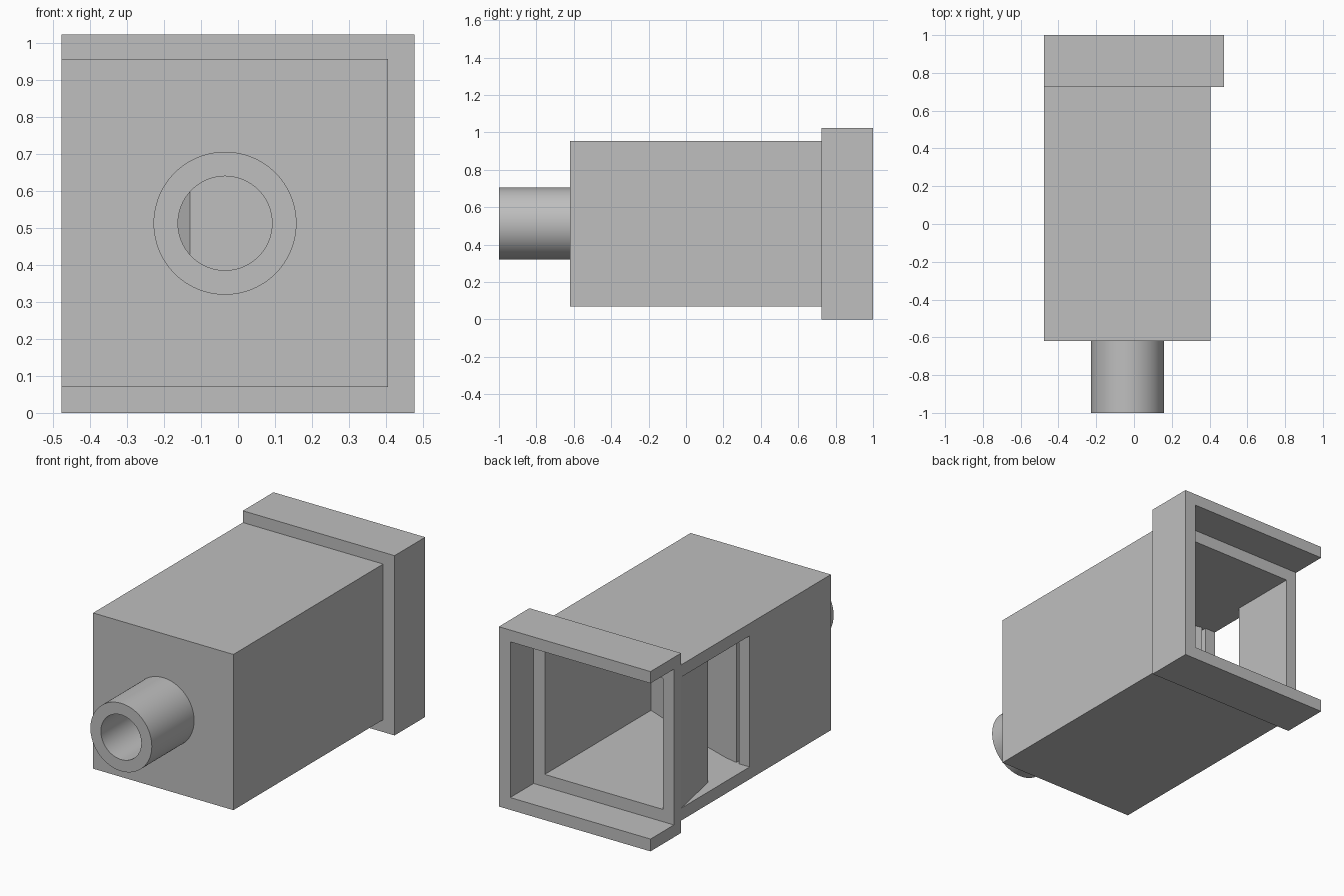
import bpy
import math

if "Cube" in bpy.data.objects:
    bpy.data.objects.remove(bpy.data.objects["Cube"])

grey = bpy.data.materials.new("light_grey")
grey.use_nodes = True
grey.diffuse_color = (0.52, 0.52, 0.52, 1)
grey.node_tree.nodes["Principled BSDF"].inputs["Base Color"].default_value = grey.diffuse_color

FLOOR, CEILING = 0.14, 0.885      # inner height of the chamber
LEFT, RIGHT = 0.335, -0.41        # inner sides of the chamber
OUTER = -0.477                    # outer plane of the slotted side
TUBE_X, TUBE_Z = -0.035, 0.512


def prism(name, outline, z0, z1):
    """Extrude an outline in plan between two heights."""
    n = len(outline)
    verts = [(x, y, z) for z in (z0, z1) for x, y in outline]
    faces = [list(range(n))[::-1], list(range(n, 2 * n))]
    faces += [[i, (i + 1) % n, n + (i + 1) % n, n + i] for i in range(n)]
    mesh = bpy.data.meshes.new(name)
    mesh.from_pydata(verts, [], faces)
    mesh.materials.append(grey)
    ob = bpy.data.objects.new(name, mesh)
    bpy.context.collection.objects.link(ob)
    return ob


def box(name, x0, x1, y0, y1, z0, z1):
    return prism(name, [(x0, y0), (x1, y0), (x1, y1), (x0, y1)], z0, z1)


def cylinder(name, radius, y0, y1):
    bpy.ops.mesh.primitive_cylinder_add(
        vertices=96, radius=radius, depth=y1 - y0,
        location=(TUBE_X, (y0 + y1) / 2, TUBE_Z), rotation=(math.pi / 2, 0, 0))
    ob = bpy.context.object
    ob.name = name
    ob.data.materials.append(grey)
    return ob


def cut(ob, *cutters):
    """Subtract the cutters, bake the result and discard them."""
    for c in cutters:
        c.hide_render = True
        mod = ob.modifiers.new("cut", 'BOOLEAN')
        mod.operation, mod.solver, mod.object = 'DIFFERENCE', 'EXACT', c
    graph = bpy.context.evaluated_depsgraph_get()
    mesh = bpy.data.meshes.new_from_object(ob.evaluated_get(graph))
    ob.modifiers.clear()
    ob.data = mesh
    for c in cutters:
        bpy.data.objects.remove(c)


# Hollow body, open at the back, with a window in one side and a bore in front
body = box("body", OUTER, 0.405, -0.62, 0.725, 0.07, 0.955)
cut(body,
    box("chamber_cutter", RIGHT, LEFT, -0.55, 0.9, FLOOR, CEILING),
    box("window_cutter", -0.6, -0.3, 0.11, 0.9, FLOOR, CEILING),
    cylinder("bore_cutter", 0.127, -0.8, -0.5))

# Mouth tube
tube = cylinder("mouth_tube", 0.193, -1.0, -0.62)
cut(tube, cylinder("tube_cutter", 0.127, -1.2, -0.4))
bpy.ops.object.select_all(action='DESELECT')
tube.select_set(True)
bpy.context.view_layer.objects.active = tube
bpy.ops.object.shade_smooth_by_angle(angle=math.radians(30))

# Rear collar: three-sided rim with a framed opening into the chamber
collar = box("rear_collar", OUTER, 0.477, 0.725, 1.0, 0.0, 1.022)
cut(collar,
    box("slot_cutter", -0.6, 0.405, 0.79, 1.2, 0.07, 0.955),
    box("frame_cutter", RIGHT, LEFT, 0.6, 0.9, FLOOR, CEILING))

# Sharp lip tapering into the side window
prism("window_lip", [(OUTER, 0.725), (RIGHT, 0.39), (RIGHT, 0.725)], FLOOR, CEILING)

# Slanted block inside, leaving a thin air slit beside the wall
prism("air_block",
      [(LEFT, -0.38), (-0.13, -0.38), (-0.36, -0.06), (-0.39, 0.0),
       (-0.39, 0.105), (-0.31, 0.087), (-0.18, 0.042), (LEFT, -0.164)],
      FLOOR, CEILING)
